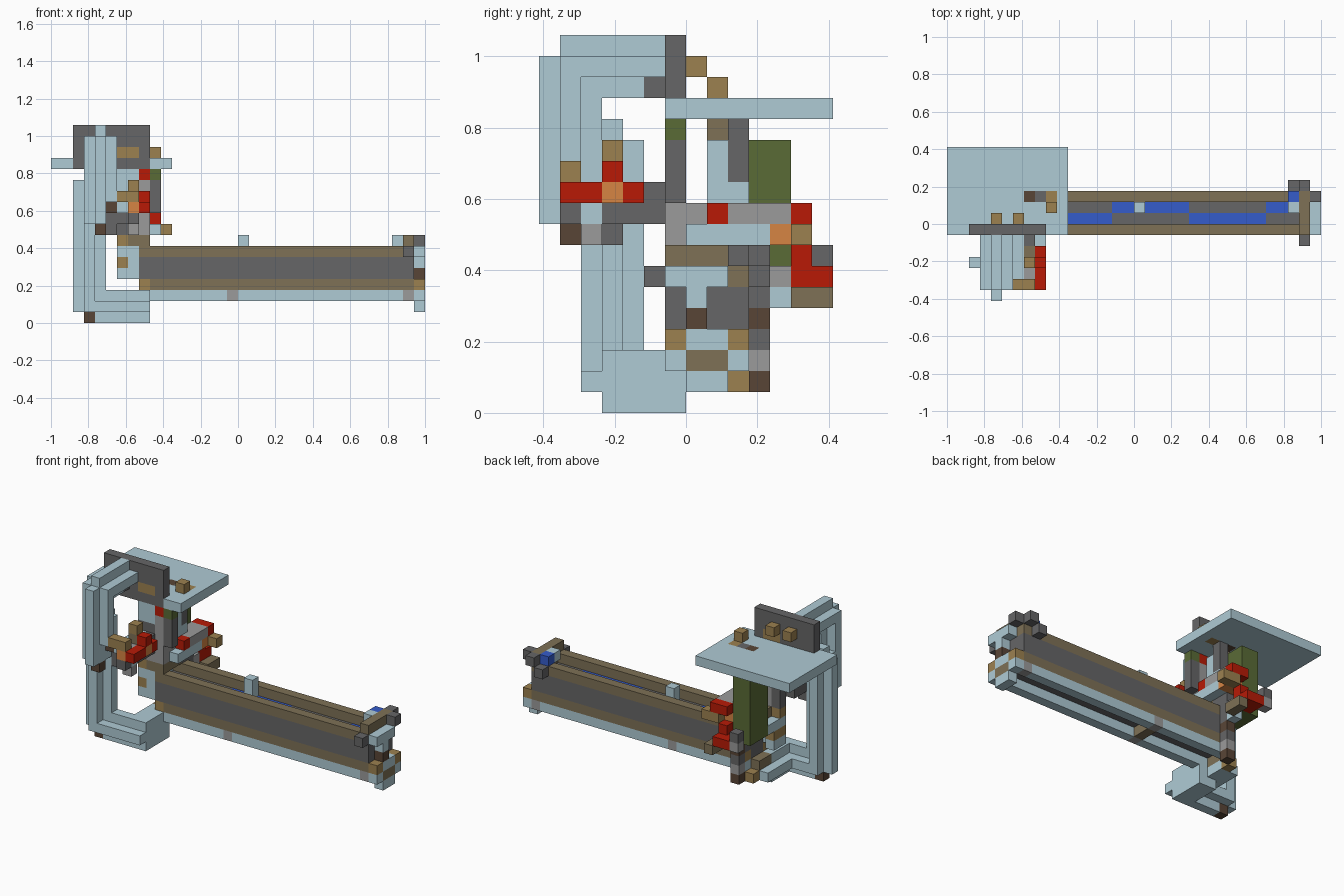
import bpy
import bmesh
from mathutils import Vector

cube = bpy.data.objects.get("Cube")
if cube:
    bpy.data.objects.remove(cube, do_unlink=True)

UNIT = 1 / 17                       # edge of one block
ORIGIN = Vector((-17, -7, 0))       # grid corner, in blocks
X, Y, Z = range(3)


def linear(hexcode):
    values = [int(hexcode[n:n + 2], 16) / 255 for n in (0, 2, 4)]
    return [((v + 0.055) / 1.055) ** 2.4 for v in values] + [1.0]


PALETTE = dict(
    pale_blue="AFCBD5", dark_grey="666667", timber="7E7156", mid_grey="9B9B9B",
    red="B81A06", olive="5A6B36", dark_brown="594536", tan="9C8150",
    orange="D68544", blue="355CCB")
NAMES = list(PALETTE)
MATERIALS = []
for name, code in PALETTE.items():
    mat = bpy.data.materials.new(name)
    mat.use_nodes = True
    mat.diffuse_color = linear(code)
    mat.node_tree.nodes["Principled BSDF"].inputs["Base Color"].default_value = linear(code)
    MATERIALS.append(mat)

blocks = {}                         # cell -> (part, colour)


def span(value):
    if isinstance(value, int):
        return range(value, value + 1)
    return range(value[0], value[1] + 1)


def fill(part, colour, x, y, z):
    """Fill a box of cells; a later fill repaints an earlier one."""
    for i in span(x):
        for j in span(y):
            for k in span(z):
                blocks[i, j, k] = (part, colour)


def rod(part, colour, axis, centre, run):
    """Bar with a plus-shaped section along one axis."""
    others = [a for a in (X, Y, Z) if a != axis]
    for a, step in [(X, 0)] + [(a, s) for a in others for s in (-1, 1)]:
        cell = list(centre)
        cell[a] += step
        cell[axis] = run
        fill(part, colour, *cell)


# Long trough: two banded walls on rails, with a bed and a winding stream
for wall in (6, 9):
    fill("trough", "timber", (8, 32), wall, (3, 6))
    fill("trough", "dark_grey", (8, 32), wall, (4, 5))
    fill("trough_rail", "pale_blue", (8, 32), wall, 2)
    for joint in (16, 32):
        fill("trough_rail", "mid_grey", joint, wall, 2)
    for end in (8, 33):
        fill("end_corner", "tan", end, wall, 3)
    fill("end_corner", "pale_blue", 33, wall, 2)
fill("trough_rail", "timber", 16, (7, 8), 2)
fill("trough_bed", "dark_grey", (8, 32), (7, 8), (3, 5))
for run, lane in (((9, 14), 7), ((15, 21), 8), ((22, 28), 7), ((29, 30), 8)):
    fill("stream", "blue", run, lane, 5)
fill("trough_post", "pale_blue", 17, 8, (6, 7))

# Far end of the trough
fill("end_frame", "timber", 32, (6, 9), (6, 7))
fill("end_frame", "dark_grey", 32, 5, 6)
fill("end_frame", "dark_grey", 31, 10, 6)
fill("end_frame", "dark_grey", 32, 10, 7)
fill("end_frame", "dark_grey", 33, 9, 7)
fill("end_frame", "blue", 31, 9, 7)
fill("end_frame", "pale_blue", 31, 8, 7)
fill("end_plate", "pale_blue", 33, (6, 8), 6)
fill("end_plate", "pale_blue", 33, 7, 5)
fill("end_plate", "dark_brown", 33, 7, 4)
fill("end_plate", "pale_blue", 33, (7, 8), 3)
fill("end_plate", "timber", 33, (7, 8), 2)
fill("end_plate", "pale_blue", 33, (7, 8), 1)

# Lower frame: an upright, a bottom bar and a return to the trough
rod("lower_frame", "pale_blue", Z, (3, 3, 0), (1, 12))
rod("lower_frame", "pale_blue", X, (0, 3, 1), (3, 8))
rod("lower_frame", "pale_blue", Y, (7, 0, 1), (3, 6))
fill("lower_frame", "pale_blue", 8, (3, 6), (0, 2))
fill("lower_frame", "pale_blue", (6, 7), (7, 8), 1)
fill("lower_frame", "pale_blue", 3, 3, 13)
fill("frame_foot", "dark_brown", 3, 3, 0)
fill("frame_end", "tan", 7, 9, 1)
fill("frame_end", "timber", 7, (7, 8), 2)

# Upper hooked frame reaching the back panel
rod("upper_frame", "pale_blue", Z, (4, 1, 0), (11, 16))
rod("upper_frame", "pale_blue", Y, (4, 0, 16), (1, 5))
fill("upper_frame", "pale_blue", 4, (0, 2), (9, 10))
fill("upper_frame", "pale_blue", 3, 1, (9, 10))
fill("frame_tip", "dark_brown", 4, 1, 8)

# Flat top plate with small studs
fill("top_plate", "pale_blue", (0, 10), (6, 13), 14)
fill("plate_inlay", "dark_brown", 7, 9, 14)
fill("plate_inlay", "dark_grey", 8, 9, 14)
fill("plate_inlay", "tan", 9, 9, 14)
fill("plate_stud", "tan", 9, 8, 15)

# Upright panel
fill("panel", "dark_grey", (2, 8), 6, (14, 17))
fill("panel", "dark_grey", 4, 5, 15)
fill("panel_inlay", "tan", (6, 7), 6, 15)
for stud in (4, 6):
    fill("panel_stud", "tan", stud, 7, 16)

# Body under the panel
fill("body", "dark_grey", (6, 8), 6, (8, 13))
fill("body", "dark_grey", 9, 6, (10, 12))
fill("body", "olive", 9, 6, 13)
fill("body", "pale_blue", (6, 7), 6, (12, 13))
fill("body", "mid_grey", (7, 8), 6, (8, 9))
fill("body", "mid_grey", 8, 6, (10, 12))
fill("body", "red", 8, 6, 13)

# Front arm and hand
fill("front_arm", "dark_grey", (5, 7), (3, 5), 9)
fill("front_arm", "dark_grey", 5, 3, 8)
fill("front_arm", "dark_grey", 7, 5, 10)
fill("front_arm", "pale_blue", 6, (2, 5), 10)
fill("front_arm", "dark_brown", 5, 2, 10)
fill("front_hand", "red", 8, (1, 4), 10)
fill("front_hand", "orange", 8, 3, 10)
fill("front_hand", "red", 8, 3, 11)
fill("front_hand", "tan", (6, 7), 1, 11)
fill("front_hand", "timber", 7, 3, 11)
fill("front_hand", "tan", 7, 3, 12)
fill("front_hand", "orange", 7, (1, 3), 10)
fill("front_hand", "mid_grey", 7, 2, 10)
fill("front_hand", "timber", 7, 4, 10)
fill("front_hand", "dark_grey", 7, 1, 9)
fill("front_hand", "pale_blue", 7, 2, 9)
fill("front_hand", "mid_grey", 7, 2, 8)

# Back pack and the column beneath the plate
fill("back_pack", "olive", (6, 7), (9, 11), (6, 12))
fill("neck", "timber", 7, 8, 13)
fill("neck", "dark_grey", 8, 9, (11, 13))
fill("neck", "pale_blue", (7, 8), 8, (10, 12))
fill("neck", "pale_blue", 8, 9, 10)

# Back arm and hand
fill("back_arm", "mid_grey", 8, (6, 11), 9)
fill("back_arm", "mid_grey", 9, (9, 11), 9)
fill("back_arm", "pale_blue", (8, 9), (7, 10), 8)
fill("back_arm", "red", (8, 9), 8, 9)
fill("back_hand", "red", (8, 9), 12, 9)
fill("back_hand", "orange", (8, 9), 11, 8)
fill("back_hand", "tan", (9, 10), 12, 8)
fill("back_hand", "red", 8, 12, (6, 7))
fill("back_hand", "red", (7, 8), (12, 13), 6)
fill("back_hand", "dark_grey", 6, 13, 7)
fill("back_hand", "mid_grey", 6, 13, 6)
fill("back_hand", "timber", 9, (12, 13), 5)
fill("back_hand", "mid_grey", 8, 11, 6)
fill("back_hand", "pale_blue", 8, 11, 5)

# Legs and post at the near end of the trough
fill("leg_post", "dark_grey", 8, 10, (3, 7))
fill("leg_post", "dark_brown", 8, 10, 4)
fill("leg_post", "mid_grey", 8, 10, 2)
fill("leg_post", "dark_brown", 8, 10, 1)
fill("leg_post", "dark_grey", 8, 9, 7)
fill("leg", "timber", (7, 8), (6, 8), 7)
fill("leg", "pale_blue", (6, 7), (6, 8), 6)
fill("leg", "pale_blue", 7, 6, (4, 5))
fill("leg", "pale_blue", 6, (6, 7), 4)
fill("leg", "tan", 6, (6, 7), 5)
fill("leg", "tan", 6, 6, 7)


def build(part):
    """Skin the outer faces of a part and merge flat areas of one colour."""
    bm = bmesh.new()
    for cell, (owner, colour) in blocks.items():
        if owner != part:
            continue
        low = ORIGIN + Vector(cell)
        for axis in (X, Y, Z):
            u, v = Vector(), Vector()
            u[(axis + 1) % 3] = v[(axis + 2) % 3] = 1
            for side in (0, 1):
                near = list(cell)
                near[axis] += 2 * side - 1
                if tuple(near) in blocks:
                    continue
                base = low.copy()
                base[axis] += side
                ring = [base, base + u, base + u + v, base + v]
                if not side:
                    ring.reverse()
                face = bm.faces.new([bm.verts.new(p * UNIT) for p in ring])
                face.material_index = NAMES.index(colour)
    bmesh.ops.remove_doubles(bm, verts=bm.verts, dist=UNIT / 100)
    bmesh.ops.dissolve_limit(bm, angle_limit=0.01, verts=bm.verts, edges=bm.edges,
                             delimit={"MATERIAL"})
    mesh = bpy.data.meshes.new(part)
    bm.to_mesh(mesh)
    bm.free()
    for material in MATERIALS:
        mesh.materials.append(material)
    bpy.context.collection.objects.link(bpy.data.objects.new(part, mesh))


for part in dict.fromkeys(owner for owner, _ in blocks.values()):
    build(part)
